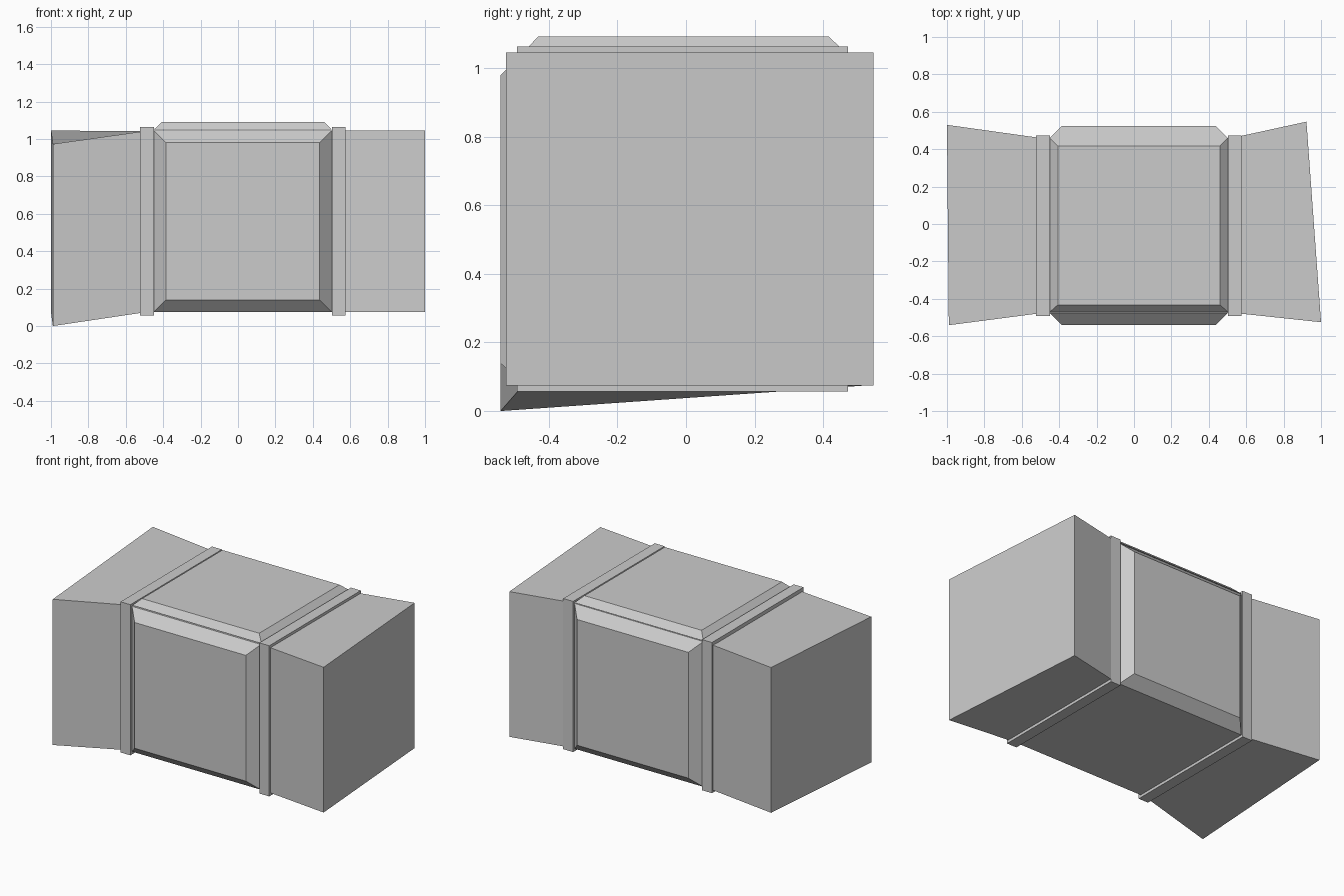
import bpy

if "Cube" in bpy.data.objects:
    bpy.data.objects.remove(bpy.data.objects["Cube"])

def prism(name, a, b):
    """Six-sided solid from two matching four-point loops."""
    verts = a + b
    faces = [(3, 2, 1, 0), (4, 5, 6, 7)]
    faces += [(i, (i + 1) % 4, (i + 1) % 4 + 4, i + 4) for i in range(4)]
    me = bpy.data.meshes.new(name)
    me.from_pydata(verts, [], faces)
    ob = bpy.data.objects.new(name, me)
    bpy.context.collection.objects.link(ob)
    # consistent outward normals
    import bmesh
    bm = bmesh.new()
    bm.from_mesh(me)
    bmesh.ops.recalc_face_normals(bm, faces=bm.faces)
    bm.to_mesh(me)
    bm.free()
    return ob

def loop_x(x, y0, y1, z0, z1):
    return [(x, y0, z0), (x, y1, z0), (x, y1, z1), (x, y0, z1)]

def loop_y(y, x0, x1, z0, z1):
    return [(x0, y, z0), (x1, y, z0), (x1, y, z1), (x0, y, z1)]

def loop_z(z, x0, x1, y0, y1):
    return [(x0, y0, z), (x1, y0, z), (x1, y1, z), (x0, y1, z)]

X0, X1 = -0.45, 0.502
Y0, Y1 = -0.475, 0.46
Z0, Z1 = 0.075, 1.045

# central body
prism("body", loop_x(-0.5, Y0, Y1, Z0, Z1), loop_x(0.55, Y0, Y1, Z0, Z1))

# chamfered panels on front, back and top
c = 0.065
for name, y, out in (("front_panel", Y0, -0.541), ("back_panel", Y1, 0.525)):
    prism(name, loop_y(y, X0, X1, Z0, Z1),
          loop_y(out, X0 + c, X1 - c, Z0 + c, Z1 - c))
c = 0.043
prism("top_panel", loop_z(1.05, X0, X1, Y0 + 0.005, Y1),
      loop_z(1.092, X0 + c, X1 - c, Y0 + c, Y1 - c))

# bands around the body
for name, x in (("left_band", -0.523), ("right_band", 0.503)):
    prism(name, loop_x(x, -0.493, 0.473, 0.057, 1.063),
          loop_x(x + 0.073, -0.493, 0.473, 0.057, 1.063))

# right end, flared with a slanted face
prism("right_end", loop_x(0.55, -0.477, 0.466, Z0, Z1),
      [(1.0, -0.525, Z0), (0.922, 0.547, Z0), (0.922, 0.547, Z1), (1.0, -0.525, Z1)])

# left end, flared with a dropped front edge
prism("left_end", loop_x(-0.5, -0.477, 0.46, 0.073, 1.042),
      [(-0.99, -0.541, 0.0), (-1.0, 0.53, Z0), (-1.0, 0.53, Z1), (-0.99, -0.541, 0.973)])
